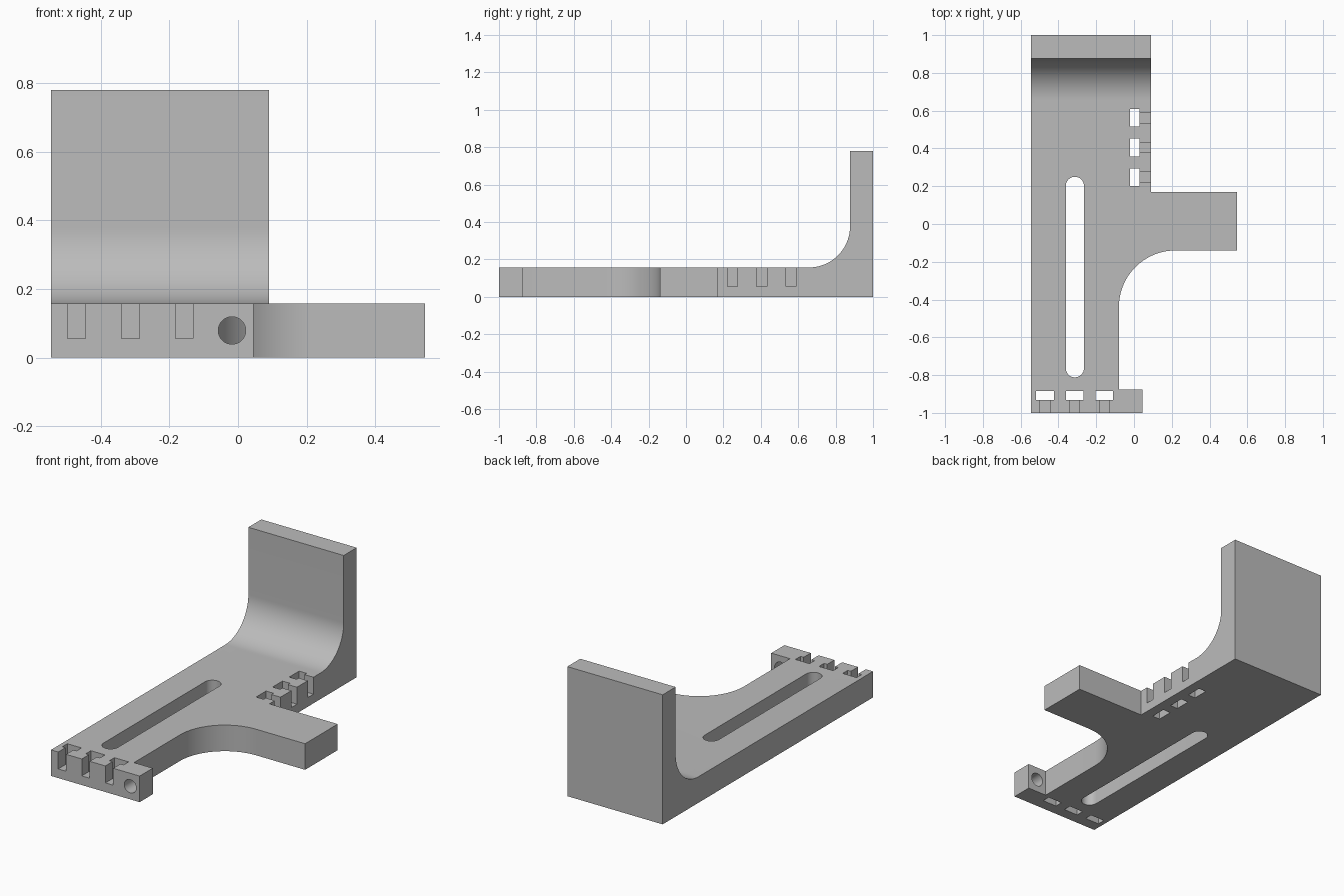
import bpy, bmesh, math
from mathutils import Vector

if "Cube" in bpy.data.objects:
    bpy.data.objects.remove(bpy.data.objects["Cube"])

grey = bpy.data.materials.new("plain grey")
grey.diffuse_color = (0.5, 0.5, 0.5, 1)
grey.use_nodes = True
grey.node_tree.nodes["Principled BSDF"].inputs["Base Color"].default_value = grey.diffuse_color


def arc(cx, cy, r, a0, a1, n=24):
    """Points on an arc, angles in degrees."""
    return [(cx + r * math.cos(math.radians(a0 + (a1 - a0) * i / n)),
             cy + r * math.sin(math.radians(a0 + (a1 - a0) * i / n))) for i in range(n + 1)]


def prism(name, points, axis, lo, hi):
    """Extrude a 2D outline along x (points y,z), y (points x,z) or z (points x,y)."""
    place = {"x": lambda a, b: (lo, a, b), "y": lambda a, b: (a, lo, b),
             "z": lambda a, b: (a, b, lo)}[axis]
    step = Vector([hi - lo if c == axis else 0 for c in "xyz"])
    bm = bmesh.new()
    face = bm.faces.new([bm.verts.new(place(a, b)) for a, b in points])
    top = bmesh.ops.extrude_face_region(bm, geom=[face])["geom"]
    bmesh.ops.translate(bm, vec=step, verts=[v for v in top if isinstance(v, bmesh.types.BMVert)])
    bmesh.ops.recalc_face_normals(bm, faces=bm.faces)
    mesh = bpy.data.meshes.new(name)
    bm.to_mesh(mesh)
    bm.free()
    mesh.materials.append(grey)
    obj = bpy.data.objects.new(name, mesh)
    bpy.context.collection.objects.link(obj)
    return obj


def box(name, x0, x1, y0, y1, z0, z1):
    return prism(name, [(x0, y0), (x1, y0), (x1, y1), (x0, y1)], "z", z0, z1)


def carve(target, tool, operation="DIFFERENCE"):
    """Apply a boolean and discard the cutter."""
    tool.hide_render = True
    mod = target.modifiers.new("cut", "BOOLEAN")
    mod.object, mod.operation, mod.solver = tool, operation, "EXACT"
    bpy.context.view_layer.objects.active = target
    bpy.ops.object.modifier_apply(modifier=mod.name)
    bpy.data.objects.remove(tool)


H = 0.157  # plate thickness

# Plan outline: long plate, side arm with curved inner corner, small foot
outline = [(-0.545, -1), (0.045, -1), (0.045, -0.875), (-0.08, -0.875)]
outline += arc(0.22, -0.44, 0.30, 180, 90)
outline += [(0.545, -0.14), (0.545, 0.17), (0.09, 0.17), (0.09, 1), (-0.545, 1)]
bracket = prism("bracket", outline, "z", 0, 0.78)

# Side profile: thin plate sweeping up into the back wall
profile = [(-1.2, -0.2), (1.2, -0.2), (1.2, 0.9), (0.877, 0.9)]
profile += arc(0.657, H + 0.22, 0.22, 0, -90) + [(-1.2, H)]
carve(bracket, prism("side_profile", profile, "x", -0.8, 0.8), "INTERSECT")

# Long rounded slot
slot = arc(-0.313, 0.202, 0.048, 0, 180, 16) + arc(-0.313, -0.764, 0.048, 180, 360, 16)
carve(bracket, prism("slot_cutter", slot, "z", -0.1, 0.4))

# Nut pockets with open screw grooves, along the front and the right edge
for i in range(3):
    x = -0.471 + 0.157 * i
    carve(bracket, box("front_pocket", x - 0.047, x + 0.047, -0.932, -0.884, -0.1, 0.4))
    carve(bracket, box("front_groove", x - 0.026, x + 0.026, -1.1, -0.91, 0.055, 0.4))
    y = 0.248 + 0.157 * i
    carve(bracket, box("side_pocket", -0.02, 0.03, y - 0.047, y + 0.047, -0.1, 0.4))
    carve(bracket, box("side_groove", 0.01, 0.2, y - 0.027, y + 0.027, 0.055, 0.4))

# Round hole through the foot
carve(bracket, prism("hole_cutter", arc(-0.0175, 0.079, 0.04, 0, 348.75, 31), "y", -1.1, -0.8))

# Smooth curves, crisp edges
bpy.ops.object.select_all(action="DESELECT")
bracket.select_set(True)
bpy.context.view_layer.objects.active = bracket
bpy.ops.object.shade_smooth_by_angle(angle=math.radians(30))
